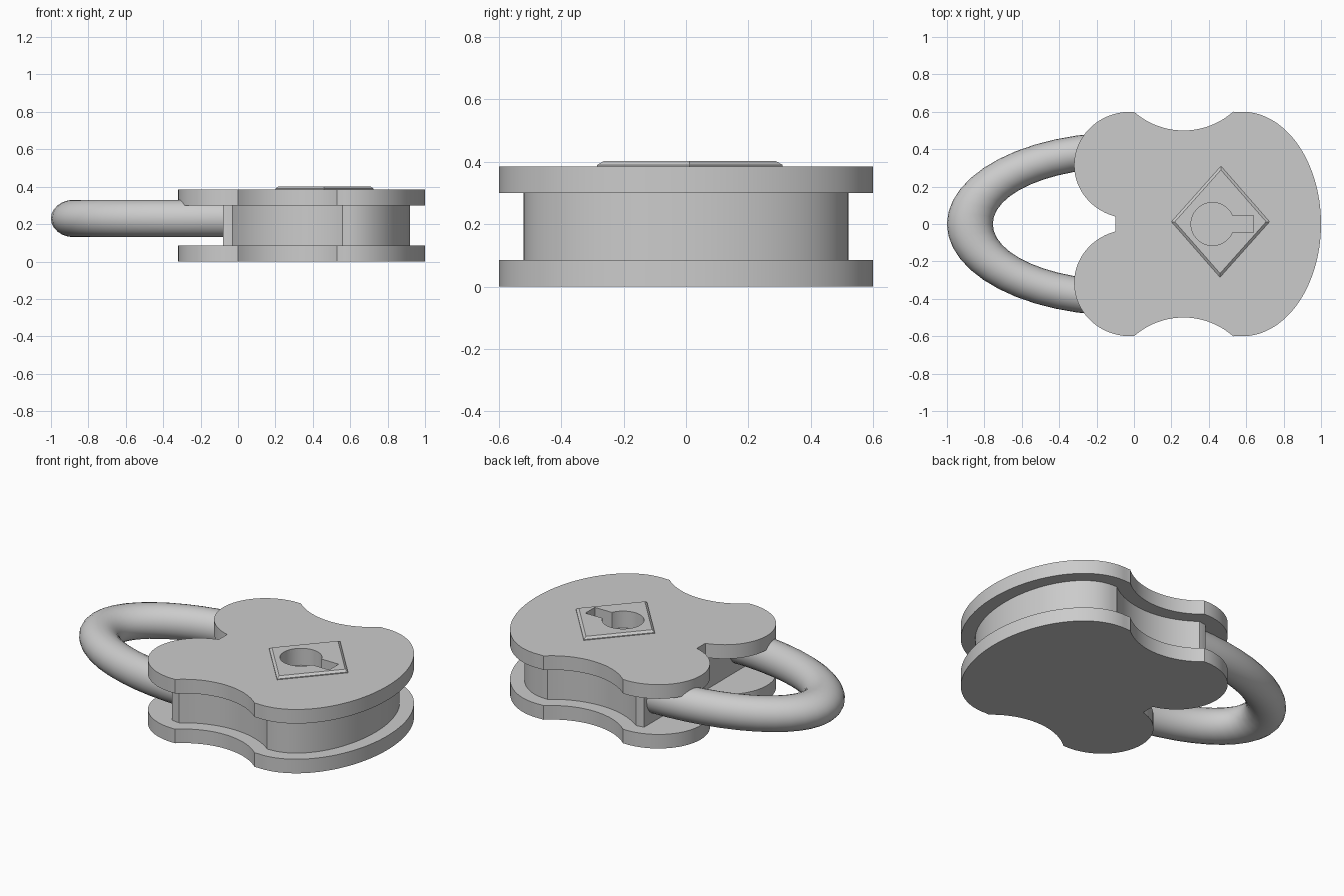
import bpy, bmesh
from math import sin, cos, pi, radians

cube = bpy.data.objects.get("Cube")
if cube:
    bpy.data.objects.remove(cube, do_unlink=True)


def arc(cx, cy, rx, ry, start, end, n):
    """Points along an elliptical arc, angles in degrees."""
    angles = [radians(start + (end - start) * i / n) for i in range(n + 1)]
    return [(cx + rx * cos(a), cy + ry * sin(a)) for a in angles]


def mirrored(half):
    """Close a half outline that ends on the x axis by reflecting it in y."""
    return half + [(x, -y) for x, y in reversed(half[:-1])]


def finish(name, bm):
    bmesh.ops.recalc_face_normals(bm, faces=bm.faces)
    mesh = bpy.data.meshes.new(name)
    bm.to_mesh(mesh)
    bm.free()
    obj = bpy.data.objects.new(name, mesh)
    bpy.context.collection.objects.link(obj)
    return obj


def activate(obj):
    bpy.ops.object.select_all(action='DESELECT')
    obj.select_set(True)
    bpy.context.view_layer.objects.active = obj


def smooth(obj):
    activate(obj)
    bpy.ops.object.shade_smooth_by_angle(angle=radians(30))


def loft(name, rings):
    """Skin a list of matching 3D rings and cap both ends."""
    bm = bmesh.new()
    loops = [[bm.verts.new(p) for p in ring] for ring in rings]
    n = len(loops[0])
    for a, b in zip(loops, loops[1:]):
        for i in range(n):
            j = (i + 1) % n
            bm.faces.new((a[i], a[j], b[j], b[i]))
    bm.faces.new(loops[0])
    bm.faces.new(loops[-1])
    return finish(name, bm)


def prism(name, outline, z0, z1):
    return loft(name, [[(x, y, z) for x, y in outline] for z in (z0, z1)])


def cut(obj, cutter):
    mod = obj.modifiers.new("keyhole", 'BOOLEAN')
    mod.operation = 'DIFFERENCE'
    mod.solver = 'EXACT'
    mod.object = cutter
    activate(obj)
    bpy.ops.object.modifier_apply(modifier=mod.name)


# Cover plates: round shoulder lobes, scooped sides and a rounded base
plate_outline = mirrored(
    arc(-0.02, 0.315, 0.3, 0.285, 254.5, 86, 32)
    + arc(0.265, 0.901, 0.401, 0.401, 228.6, 311.4, 20)[1:]
    + arc(0.58, 0, 0.42, 0.6, 96.8, 0, 32)[1:])
bottom_plate = prism("bottom_plate", plate_outline, 0, 0.085)
top_plate = prism("top_plate", plate_outline, 0.30, 0.385)

# Inset body between the plates, cut flat where the shackle enters
body_outline = mirrored(
    arc(-0.02, 0.315, 0.22, 0.205, 105.8, 92.6, 4)
    + arc(0.265, 0.901, 0.481, 0.481, 232.2, 307.8, 20)[1:]
    + arc(0.58, 0, 0.34, 0.52, 93.4, 0, 32)[1:])
body = prism("body", body_outline, 0.085, 0.30)

# Diamond key plate with a chamfered rim
diamond = [(0.20, 0.012), (0.46, -0.285), (0.725, 0.012), (0.465, 0.31)]
mid_x, mid_y = 0.46, 0.012
rings = []
for z, scale in ((0.384, 1), (0.39, 1), (0.402, 0.93)):
    rings.append([(mid_x + (x - mid_x) * scale, mid_y + (y - mid_y) * scale, z)
                  for x, y in diamond])
key_plate = loft("key_plate", rings)

# Keyhole: round bore with a rectangular slot
keyhole = arc(0.42, 0, 0.115, 0.115, 23, 337, 40) + [(0.64, -0.045), (0.64, 0.045)]
cutter = prism("keyhole_cutter", keyhole, 0.25, 0.45)
cutter.hide_render = True
for part in (top_plate, key_plate):
    cut(part, cutter)
bpy.data.objects.remove(cutter, do_unlink=True)

# Shackle: half ring stretched away from the body
shackle_rings = []
for i in range(25):
    t = pi / 2 + pi * i / 24
    ring = []
    for k in range(24):
        p = 2 * pi * k / 24
        ring.append((-0.06 + (0.8175 + 0.1225 * cos(p)) * cos(t),
                     (0.395 + 0.095 * cos(p)) * sin(t),
                     0.23 + 0.1 * sin(p)))
    shackle_rings.append(ring)
shackle = loft("shackle", shackle_rings)

for part in (bottom_plate, top_plate, body, shackle):
    smooth(part)
